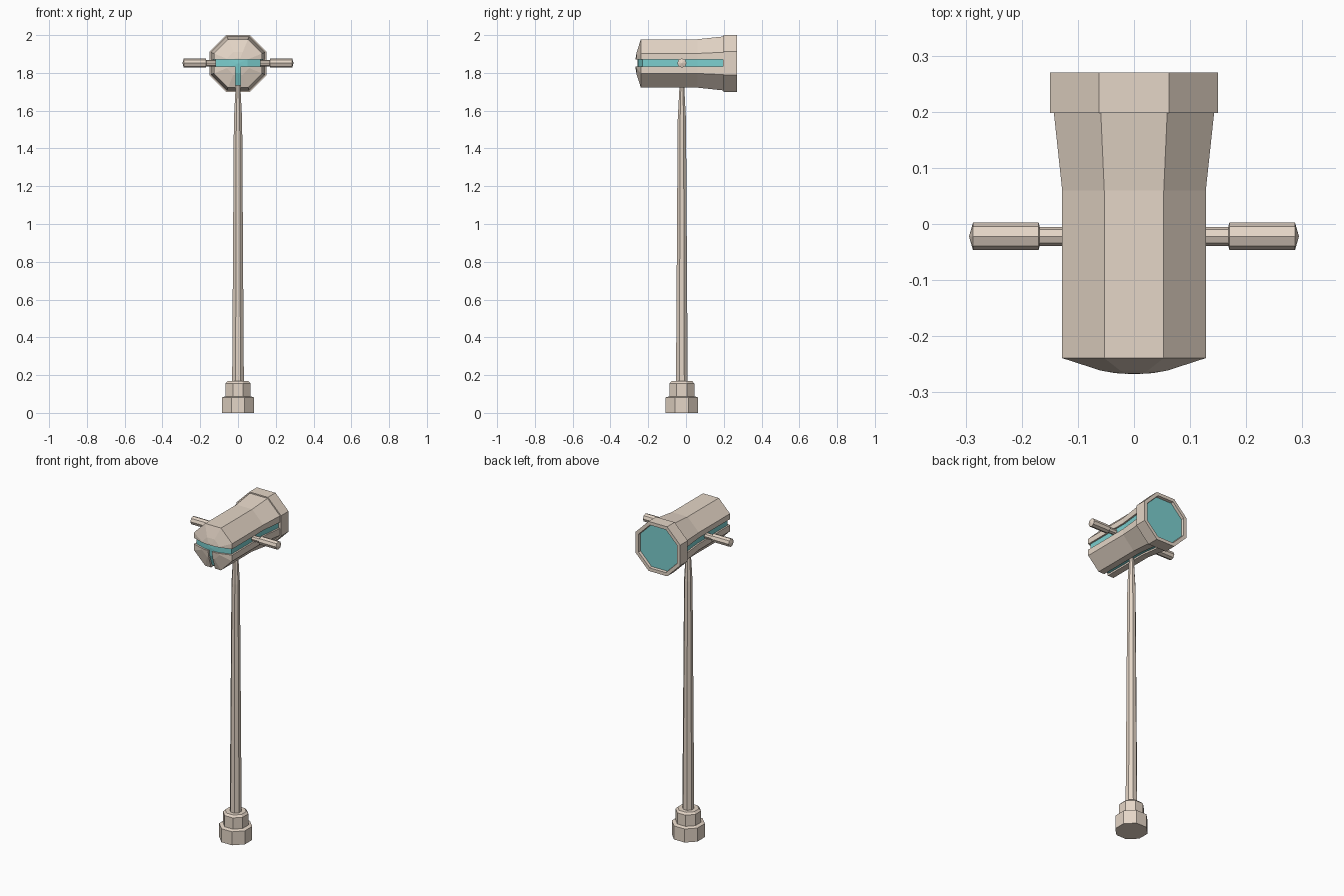
import bpy, bmesh, math
from mathutils import Matrix, Vector

if "Cube" in bpy.data.objects:
    bpy.data.objects.remove(bpy.data.objects["Cube"])

CY, CZ = -0.022, 1.852      # pole line and head axis height
SIDES = 8


def material(name, colour):
    m = bpy.data.materials.new(name)
    m.diffuse_color = colour
    m.use_nodes = True
    m.node_tree.nodes["Principled BSDF"].inputs["Base Color"].default_value = m.diffuse_color
    return m


shell_mat = material("warm_beige", (0.78, 0.67, 0.57, 1))
glow_mat = material("cyan", (0.2, 0.62, 0.62, 1))


def add(name, bm, mat):
    bmesh.ops.recalc_face_normals(bm, faces=bm.faces)
    me = bpy.data.meshes.new(name)
    bm.to_mesh(me)
    bm.free()
    ob = bpy.data.objects.new(name, me)
    bpy.context.collection.objects.link(ob)
    me.materials.append(mat)
    return ob


def lathe(name, profile, matrix, mat, flats=True):
    """Octagonal lathe of (half width, height) pairs around local z."""
    bm = bmesh.new()
    k = 1 / math.cos(math.pi / SIDES) if flats else 1
    off = 0.5 if flats else 0
    rings = []
    for r, h in profile:
        n = SIDES if r > 0 else 1
        rings.append([bm.verts.new(matrix @ Vector((
            r * k * math.cos((i + off) * math.tau / SIDES),
            r * k * math.sin((i + off) * math.tau / SIDES), h))) for i in range(n)])
    for a, b in zip(rings, rings[1:]):
        for i in range(SIDES):
            q = [a[i % len(a)], a[(i + 1) % len(a)], b[(i + 1) % len(b)], b[i % len(b)]]
            bm.faces.new(list(dict.fromkeys(q)))
    for ring in (rings[0], rings[-1]):
        if len(ring) > 1:
            bm.faces.new(ring)
    return add(name, bm, mat)


def box(name, lo, hi, mat):
    lo, hi = Vector(lo), Vector(hi)
    bm = bmesh.new()
    bmesh.ops.create_cube(bm, size=1, matrix=Matrix.Translation((lo + hi) / 2)
                          @ Matrix.Diagonal((*(hi - lo), 1)))
    return add(name, bm, mat)


upright = Matrix.Translation((0, CY, 0))
along_y = Matrix.Translation((0, 0, CZ - 0.002)) @ Matrix.Rotation(-math.pi / 2, 4, 'X')

# Stepped base and tapering pole
lathe("base", [(0.086, 0), (0.086, 0.082), (0.066, 0.088), (0.066, 0.156), (0.055, 0.168)],
      upright, shell_mat)
lathe("pole", [(0.031, 0.16), (0.022, 1.55), (0.012, 1.74)], upright, shell_mat)

# Head: domed, flared housing with a coloured core seen through grooves
head = lathe("head_shell", [(0, -0.268), (0.03, -0.2665), (0.06, -0.261), (0.128, -0.239),
                            (0.128, 0.06), (0.143, 0.2)], along_y, shell_mat)
lathe("head_core", [(0, -0.258), (0.05, -0.253), (0.118, -0.23),
                    (0.118, 0.06), (0.133, 0.198)], along_y, glow_mat)
cutters = [box("side_groove_cutter", (-0.3, -0.4, CZ - 0.018), (0.3, 0.197, CZ + 0.018), shell_mat),
           box("lower_groove_cutter", (-0.013, -0.4, 1.6), (0.013, 0.197, CZ), shell_mat)]
for cut in cutters:
    cut.hide_render = True
    cut.hide_set(True)
    mod = head.modifiers.new(cut.name, 'BOOLEAN')
    mod.operation = 'DIFFERENCE'
    mod.solver = 'EXACT'
    mod.object = cut

# Rim and recessed lens
lathe("rim", [(0.13, 0.198), (0.15, 0.198), (0.15, 0.27), (0.13, 0.27), (0.127, 0.252)],
      along_y, shell_mat)
lathe("lens", [(0.1285, 0.24), (0.1285, 0.254)], along_y, glow_mat)

# Side handles
for side, s in (("right", 1), ("left", -1)):
    m = Matrix.Translation((0, CY, CZ)) @ Matrix.Rotation(s * math.pi / 2, 4, 'Y')
    lathe(side + "_handle", [(0.017, 0.11), (0.017, 0.168), (0.0245, 0.17),
                             (0.0245, 0.287), (0, 0.294)], m, shell_mat, flats=False)
